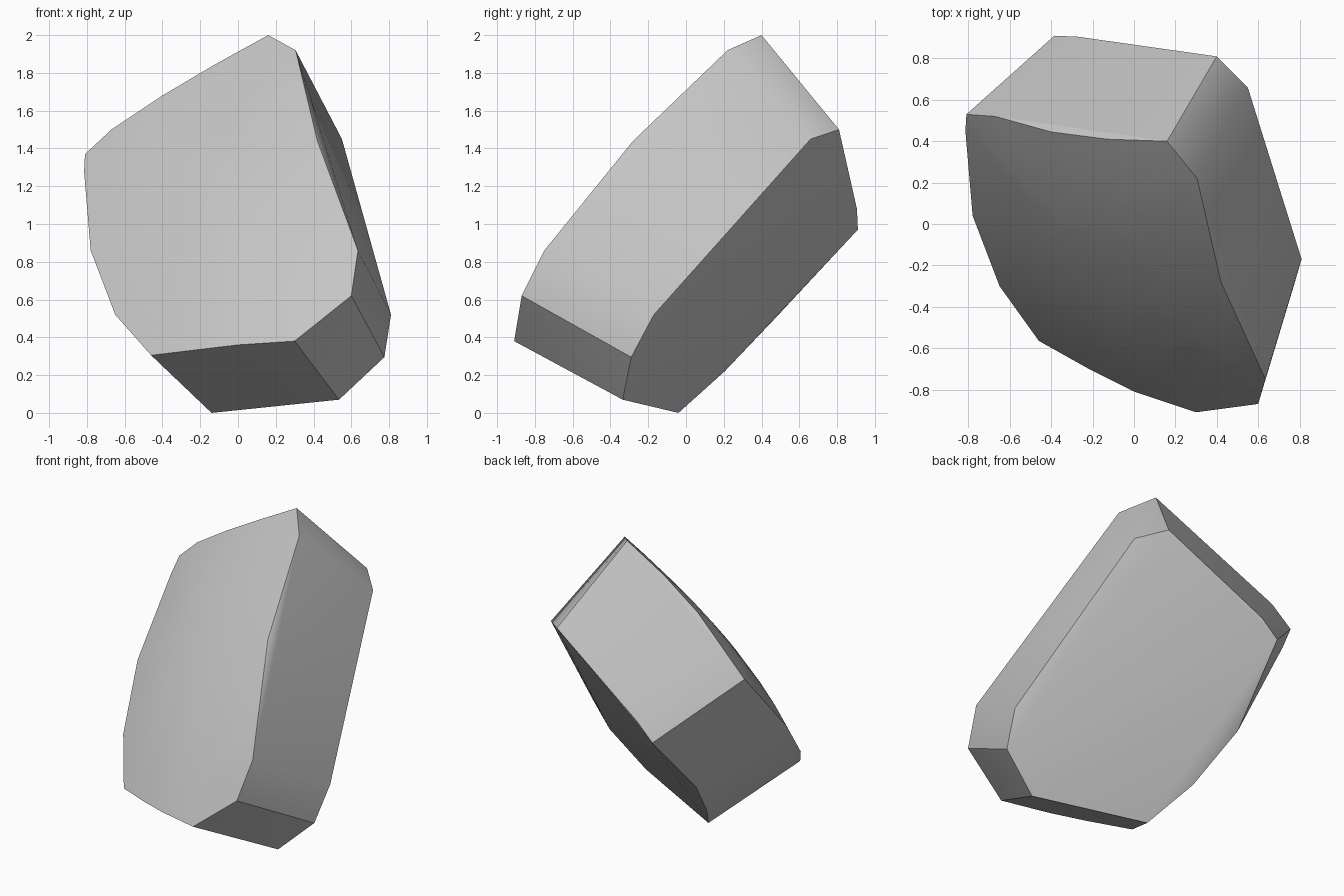
import bpy
import bmesh
import math
from mathutils import Vector

cube = bpy.data.objects.get("Cube")
if cube:
    bpy.data.objects.remove(cube, do_unlink=True)

# Stone colour
stone = bpy.data.materials.new("stone grey")
stone.use_nodes = True
grey = (0.56, 0.56, 0.56, 1)
stone.diffuse_color = grey
stone.node_tree.nodes["Principled BSDF"].inputs["Base Color"].default_value = grey

# Rim corners of the broad front side
front_rim = [
    (0.16, 0.40, 2.0), (0.305, 0.22, 1.92), (0.42, -0.28, 1.44),
    (0.635, -0.75, 0.86), (0.60, -0.87, 0.62), (0.30, -0.91, 0.38),
    (0, -0.81, 0.36), (-0.21, -0.705, 0.335), (-0.46, -0.565, 0.305),
    (-0.65, -0.3, 0.52), (-0.78, 0.04, 0.86), (-0.815, 0.45, 1.28),
    (-0.81, 0.53, 1.37), (-0.67, 0.52, 1.5), (-0.4, 0.445, 1.68),
    (-0.13, 0.41, 1.84),
]
# Rim corners of the underside
back_rim = [
    (0.40, 0.81, 1.5), (0.55, 0.66, 1.45), (0.81, -0.17, 0.52),
    (0.775, -0.29, 0.295), (0.535, -0.335, 0.07), (-0.14, -0.04, 0),
    (-0.3, 0.205, 0.22), (-0.42, 0.49, 0.52), (-0.385, 0.91, 0.97),
    (-0.27, 0.905, 1.08),
]

# Gentle dome over the front: rings rising from the rim to the crown
crown = Vector((-0.1, -0.22, 1.2))
outward = Vector((-0.4, -0.72, 0.57)).normalized()
dome = [crown]
for ring in (0.3, 0.55, 0.8):
    for corner in map(Vector, front_rim):
        drop = (crown - corner).dot(outward)
        dome.append(crown.lerp(corner, ring) + outward * drop * (ring - ring ** 2))

# Leaning stone slab: the convex skin around rims and dome
bm = bmesh.new()
for corner in front_rim + back_rim + dome:
    bm.verts.new(corner)
hull = bmesh.ops.convex_hull(bm, input=bm.verts)
loose = [g for g in hull["geom_interior"] if isinstance(g, bmesh.types.BMVert)]
bmesh.ops.delete(bm, geom=loose, context='VERTS')
bmesh.ops.recalc_face_normals(bm, faces=bm.faces)

mesh = bpy.data.meshes.new("rock")
bm.to_mesh(mesh)
bm.free()
mesh.materials.append(stone)
rock = bpy.data.objects.new("rock", mesh)
bpy.context.collection.objects.link(rock)

# Soft facets with crisp outer edges
bpy.ops.object.select_all(action='DESELECT')
rock.select_set(True)
bpy.context.view_layer.objects.active = rock
bpy.ops.object.shade_smooth_by_angle(angle=math.radians(30))
